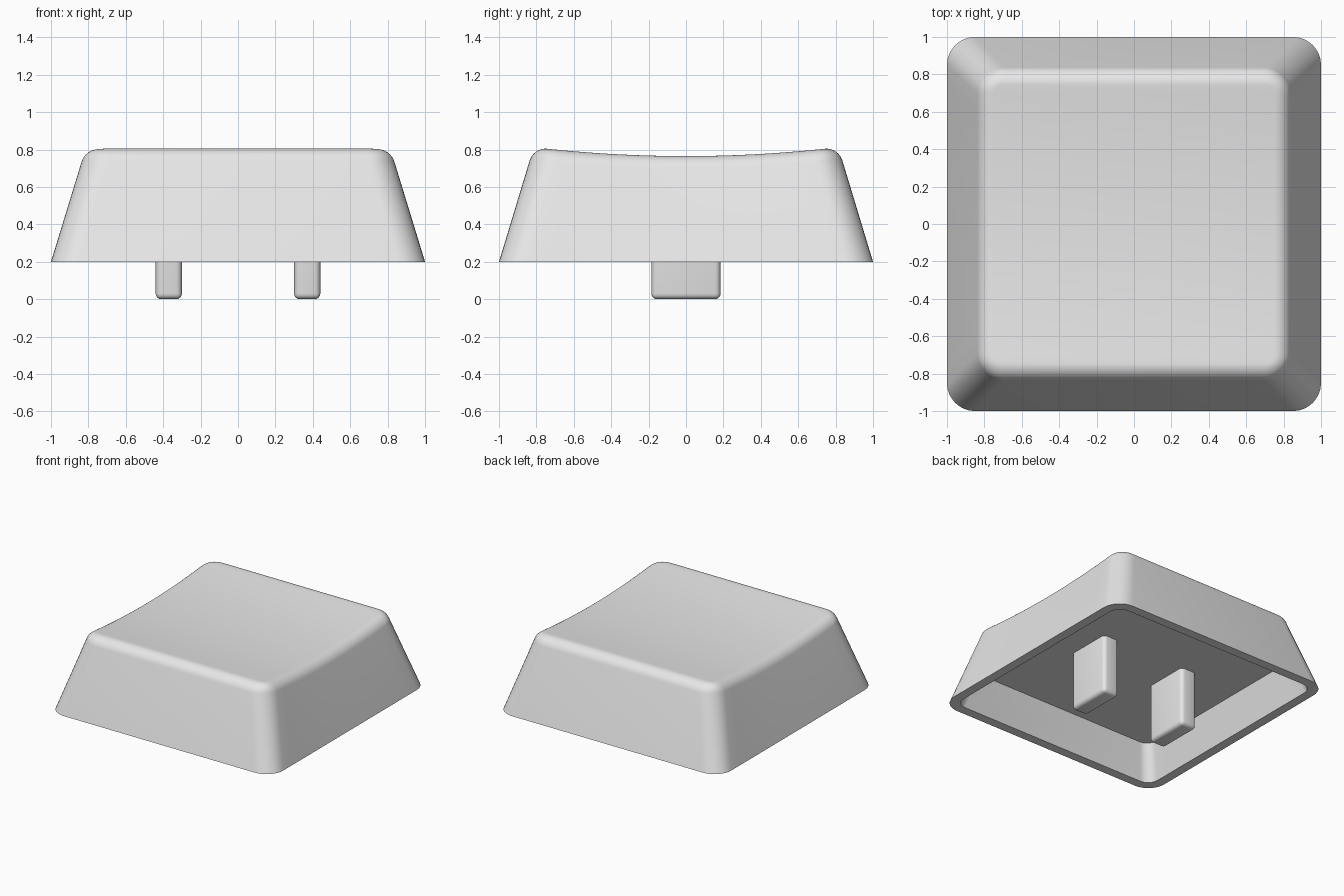
import bpy, bmesh, math

if "Cube" in bpy.data.objects:
    bpy.data.objects.remove(bpy.data.objects["Cube"])

grey = bpy.data.materials.new("light grey plastic")
grey.diffuse_color = (0.8, 0.8, 0.8, 1)
grey.use_nodes = True
grey.node_tree.nodes["Principled BSDF"].inputs["Base Color"].default_value = grey.diffuse_color

BASE, TOP, DISH = 0.2, 0.805, 0.04   # skirt height, rim height, dish depth
FLAT, ROUND = 0.75, 0.09             # half size of the dish, edge rounding
SLOPE = 0.296                        # inward lean of the walls
CORNER, SIDE = 8, 16                 # segments per corner and per long side


def rounded_square(half, r):
    """Outline mirrored in x, so the points pair up across the cap."""
    c = half - r
    right = []
    for i in range(CORNER + 1):
        a = -math.pi / 2 + math.pi / 2 * i / CORNER
        right.append((c + r * math.cos(a), -c + r * math.sin(a)))
    right += [(half, -c + 2 * c * i / SIDE) for i in range(1, SIDE)]
    for i in range(CORNER + 1):
        a = math.pi / 2 * i / CORNER
        right.append((c + r * math.cos(a), c + r * math.sin(a)))
    return right + [(-x, y) for x, y in reversed(right)]


def ring(bm, half, r, z, dished=False):
    verts = []
    for x, y in rounded_square(half, r):
        sink = DISH * (1 - min(1, (y / FLAT) ** 2)) if dished else 0
        verts.append(bm.verts.new((x, y, z - sink)))
    return verts


def bridge(bm, a, b):
    n = len(a)
    for i in range(n):
        j = (i + 1) % n
        bm.faces.new((a[i], a[j], b[j], b[i]))


def fill(bm, loop):
    """Strips across the outline, each at constant y."""
    n = len(loop)
    for i in range(n // 2 - 1):
        bm.faces.new((loop[i], loop[i + 1], loop[n - 2 - i], loop[n - 1 - i]))


def finish(bm, name):
    bmesh.ops.recalc_face_normals(bm, faces=bm.faces)
    me = bpy.data.meshes.new(name)
    bm.to_mesh(me)
    bm.free()
    me.materials.append(grey)
    ob = bpy.data.objects.new(name, me)
    bpy.context.collection.objects.link(ob)
    bpy.ops.object.select_all(action='DESELECT')
    ob.select_set(True)
    bpy.context.view_layer.objects.active = ob
    bpy.ops.object.shade_smooth_by_angle(angle=math.radians(35))
    return ob


# Hollow cap: ceiling, inner wall, bottom rim, outer wall, rounded edge, dish
bm = bmesh.new()
ceiling_z = 0.47
rings = [
    ring(bm, 0.925 - SLOPE * (ceiling_z - BASE), 0.08, ceiling_z),
    ring(bm, 0.925, 0.09, BASE),
    ring(bm, 1.0, 0.15, BASE),
]
lean = math.atan(SLOPE)
for i in range(9):
    a = lean + (math.pi / 2 - lean) * i / 8
    out = ROUND * math.cos(a)
    rings.append(ring(bm, FLAT + out, 0.055 + out,
                      TOP - ROUND + ROUND * math.sin(a), True))
for a, b in zip(rings, rings[1:]):
    bridge(bm, a, b)
fill(bm, rings[0])
fill(bm, rings[-1])
finish(bm, "key_cap")

# Two rounded prongs hanging from the ceiling
for name, x in (("left_prong", -0.37), ("right_prong", 0.37)):
    bm = bmesh.new()
    bmesh.ops.create_cube(bm, size=1)
    height = ceiling_z + 0.01
    for v in bm.verts:
        v.co = (x + v.co.x * 0.14, v.co.y * 0.37, (v.co.z + 0.5) * height)
    edges = [e for e in bm.edges if min(v.co.z for v in e.verts) < 0.01]
    bmesh.ops.bevel(bm, geom=edges, offset=0.03, segments=4, profile=0.5,
                    affect='EDGES')
    finish(bm, name)
